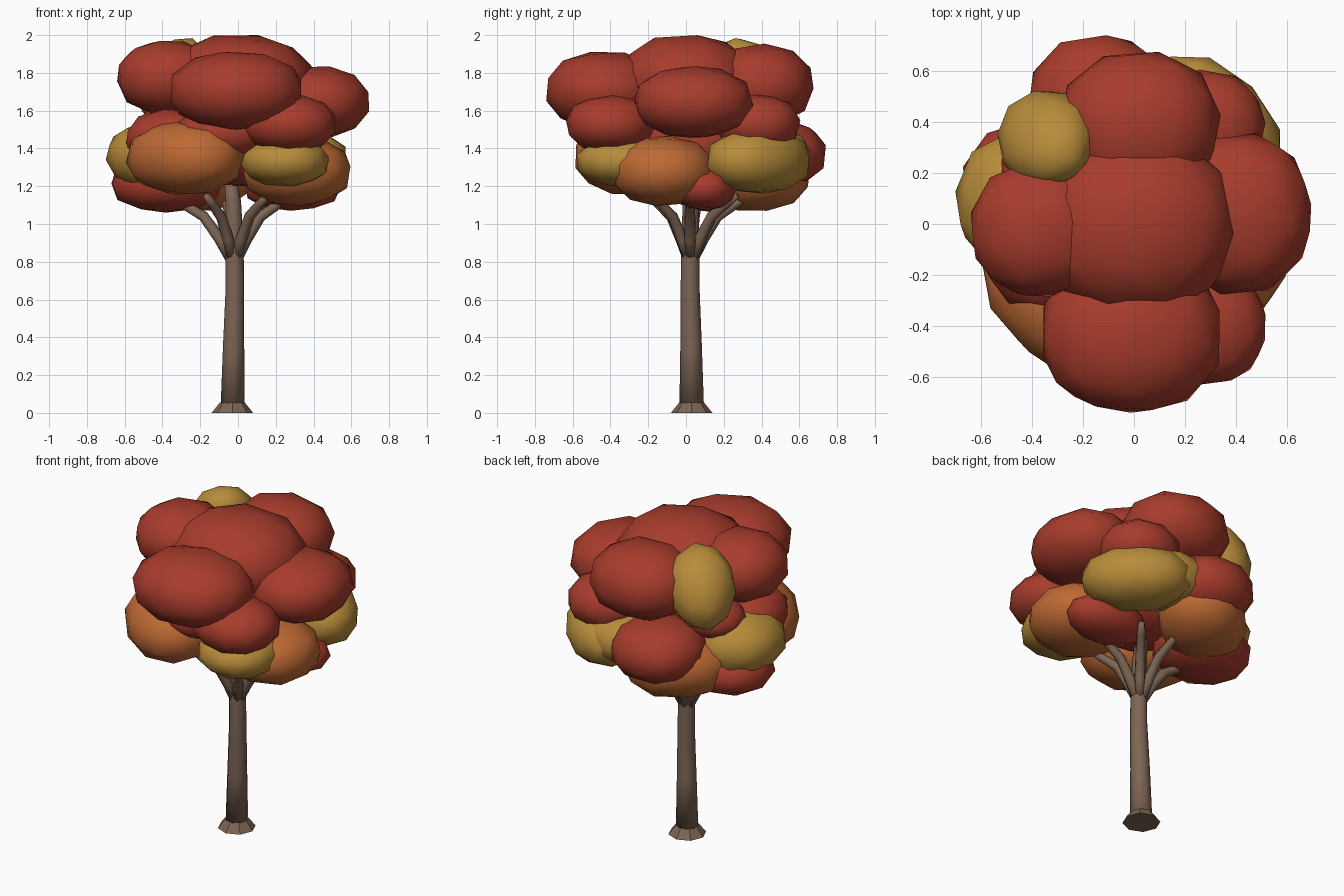
import bpy, bmesh, math, random
from mathutils import Vector, Matrix

random.seed(4)
cube = bpy.data.objects.get("Cube")
if cube:
    bpy.data.objects.remove(cube, do_unlink=True)


def material(name, rgb):
    mat = bpy.data.materials.new(name)
    mat.use_nodes = True
    mat.diffuse_color = (*rgb, 1)
    bsdf = next(n for n in mat.node_tree.nodes if n.type == 'BSDF_PRINCIPLED')
    bsdf.inputs["Base Color"].default_value = (*rgb, 1)
    return mat


red = material("red leaves", (0.39, 0.045, 0.025))
orange = material("orange leaves", (0.51, 0.142, 0.034))
yellow = material("yellow leaves", (0.475, 0.262, 0.042))
bark = material("bark", (0.205, 0.13, 0.088))


def add_object(name, bm, mat, smooth=True):
    bmesh.ops.recalc_face_normals(bm, faces=bm.faces)
    for f in bm.faces:
        f.smooth = smooth
    mesh = bpy.data.meshes.new(name)
    bm.to_mesh(mesh)
    bm.free()
    mesh.materials.append(mat)
    obj = bpy.data.objects.new(name, mesh)
    bpy.context.collection.objects.link(obj)
    return obj


# Leaf clump: a slightly boxy low-poly ball fitted to the given half sizes,
# turned about z by spin degrees and sheared in z by lean
def clump(name, mat, center, half, spin=0, lean=(0, 0)):
    bm = bmesh.new()
    bmesh.ops.create_icosphere(bm, subdivisions=2, radius=1)
    turn = Matrix.Rotation(random.uniform(0, math.tau), 3, 'Z') @ \
        Matrix.Rotation(random.uniform(-0.4, 0.4), 3, 'X')
    bmesh.ops.transform(bm, matrix=turn.to_4x4(), verts=bm.verts)
    for axis in range(3):
        lo = min(v.co[axis] for v in bm.verts)
        hi = max(v.co[axis] for v in bm.verts)
        for v in bm.verts:
            unit = 2 * (v.co[axis] - lo) / (hi - lo) - 1
            v.co[axis] = half[axis] * math.copysign(abs(unit) ** 0.92, unit)
    spun = Matrix.Rotation(math.radians(spin), 3, 'Z')
    for v in bm.verts:
        v.co = spun @ v.co
        v.co.z += lean[0] * v.co.x + lean[1] * v.co.y
        v.co += Vector(center)
    return add_object(name, bm, mat)


# Tapered tube through points given as (x, y, z, radius)
def tube(name, points, sides, smooth=True):
    bm = bmesh.new()
    path = [Vector(p[:3]) for p in points]
    rings = []
    for i, p in enumerate(path):
        along = path[min(i + 1, len(path) - 1)] - path[max(i - 1, 0)]
        turn = Vector((0, 0, 1)).rotation_difference(along.normalized())
        ring = []
        for s in range(sides):
            a = math.tau * s / sides
            offset = Vector((math.cos(a), math.sin(a), 0)) * points[i][3]
            ring.append(bm.verts.new(p + turn @ offset))
        rings.append(ring)
    for low, high in zip(rings, rings[1:]):
        for s in range(sides):
            t = (s + 1) % sides
            bm.faces.new((low[s], low[t], high[t], high[s]))
    for cap in (rings[0], rings[-1]):
        bm.faces.new(cap)
    return add_object(name, bm, bark, smooth)


# Trunk and root flare
tube("root_flare", [(-.03, .03, 0, .11), (-.03, .03, .055, .066)], 8, False)
tube("trunk", [(-.03, .03, .03, .066), (-.025, .027, .35, .058),
               (-.018, .022, .65, .051), (-.02, .022, .9, .049),
               (-.026, .025, 1.12, .042), (-.04, .03, 1.22, .034)], 9)

# Branches: start low on the trunk and bend outward into the leaves
ends = {
    "left_branch": (.22, .02), "right_branch": (-.3, .06),
    "front_branch": (-.14, -.15), "back_branch": (-.06, .27),
    "back_left_branch": (.13, .22), "front_left_branch": (.12, -.14),
}
for name, (x, y) in ends.items():
    start = Vector((-.022, .022))
    reach = Vector((x, y)) - start
    pts = []
    for part, z, r in ((.08, .81, .024), (.27, .92, .032), (.58, 1.04, .029),
                       (1, 1.11, .025), (1.25, 1.15, .018)):
        p = start + reach * part
        pts.append((p.x, p.y, z, r))
    tube(name, pts, 7)

# Upper crown
clump("crown_center", red, (.005, 0, 1.75), (.385, .36, .25))
clump("crown_front", red, (-.01, -.43, 1.705), (.345, .31, .205))
clump("crown_back", red, (.02, .39, 1.735), (.32, .285, .22))
clump("crown_right", red, (-.37, -.02, 1.775), (.27, .265, .195))
clump("crown_left", red, (.41, .04, 1.645), (.285, .315, .19))
clump("crown_back_right", yellow, (-.345, .335, 1.76), (.19, .185, .2),
      lean=(.35, -.35))

# Middle ring
clump("middle_front_left", red, (.27, -.4, 1.53), (.245, .235, .15))
clump("middle_back_left", red, (.28, .38, 1.53), (.235, .225, .155))
clump("middle_front", red, (-.08, -.28, 1.48), (.25, .24, .14))
clump("middle_right", red, (-.33, -.09, 1.45), (.265, .27, .16))
clump("middle_back_right", red, (-.32, .2, 1.52), (.2, .18, .12))
clump("middle_core", red, (0, .03, 1.42), (.34, .32, .22))

# Lower ring: the diagonal clumps are longer around the tree than across it
clump("lower_front_right", orange, (-.28, -.28, 1.35), (.25, .34, .195), 45)
clump("lower_left", orange, (.31, -.12, 1.28), (.285, .28, .185))
clump("lower_back_right", orange, (-.21, .36, 1.26), (.25, .32, .19), -45)
clump("lower_front_left", yellow, (.25, -.33, 1.33), (.235, .25, .13))
clump("lower_right", yellow, (-.41, .09, 1.36), (.29, .28, .185))
clump("lower_back_left", yellow, (.305, .385, 1.335), (.22, .31, .175), 45)
clump("lower_back", yellow, (.11, .43, 1.37), (.25, .23, .155))
clump("lower_back_red", red, (-.14, .47, 1.37), (.27, .27, .18))
clump("lower_right_red", red, (-.38, .15, 1.21), (.29, .26, .15))
clump("lower_left_red", red, (.29, .1, 1.19), (.25, .17, .12))
